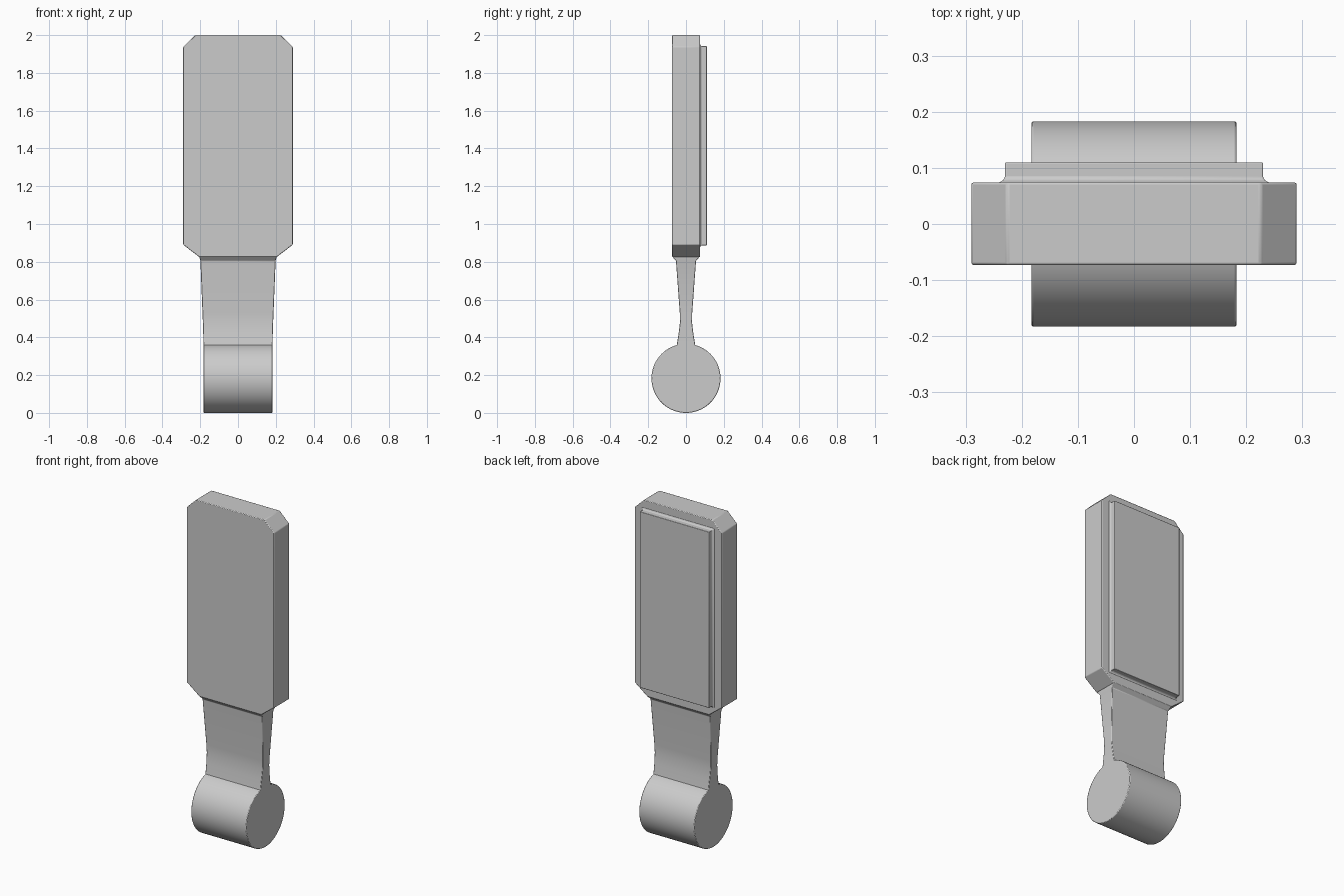
import bpy, bmesh, math

if "Cube" in bpy.data.objects:
    bpy.data.objects.remove(bpy.data.objects["Cube"], do_unlink=True)

grey = bpy.data.materials.new("light_grey")
grey.use_nodes = True
grey.diffuse_color = (0.6, 0.6, 0.6, 1)
grey.node_tree.nodes["Principled BSDF"].inputs["Base Color"].default_value = (0.6, 0.6, 0.6, 1)


def loft(name, rings, bevel=0.004):
    """Skin a stack of equal-length point rings, cap both ends and round the edges."""
    bm = bmesh.new()
    loops = [[bm.verts.new(p) for p in ring] for ring in rings]
    n = len(loops[0])
    for a, b in zip(loops, loops[1:]):
        for i in range(n):
            j = (i + 1) % n
            bm.faces.new((a[i], a[j], b[j], b[i]))
    bm.faces.new(loops[0][::-1])
    bm.faces.new(loops[-1])
    bmesh.ops.recalc_face_normals(bm, faces=bm.faces)
    mesh = bpy.data.meshes.new(name)
    bm.to_mesh(mesh)
    bm.free()
    obj = bpy.data.objects.new(name, mesh)
    bpy.context.collection.objects.link(obj)
    mesh.materials.append(grey)
    mod = obj.modifiers.new("rounded_edges", "BEVEL")
    mod.width = bevel
    mod.segments = 2
    mod.limit_method = "ANGLE"
    mod.angle_limit = math.radians(25)
    bpy.ops.object.select_all(action="DESELECT")
    obj.select_set(True)
    bpy.context.view_layer.objects.active = obj
    bpy.ops.object.shade_smooth_by_angle(angle=math.radians(30))
    return obj


def box_ring(x, y, z):
    return [(-x, -y, z), (x, -y, z), (x, y, z), (-x, y, z)]


def panel_ring(x, z0, z1, y):
    return [(-x, y, z0), (x, y, z0), (x, y, z1), (-x, y, z1)]


# Main slab with clipped corners
half = [(0.205, 0.825), (0.29, 0.89), (0.29, 1.938), (0.226, 2.0)]
outline = half + [(-x, z) for x, z in reversed(half)]
loft("main_body", [[(x, y, z) for x, z in outline] for y in (-0.073, 0.074)])

# Raised back panel with a flared foot
flare = [(0.010, 0.070), (0.010, 0.075), (0.004, 0.077), (0.0, 0.083), (0.0, 0.110)]
loft("back_panel", [panel_ring(0.23 + f, 0.887 - f, 1.942 + f, y) for f, y in flare], 0.003)

# Shoulder and waisted neck
sections = [(0.183, 0.054, 0.33), (0.183, 0.048, 0.365), (0.184, 0.039, 0.42),
            (0.186, 0.032, 0.48), (0.188, 0.033, 0.53), (0.199, 0.053, 0.805),
            (0.205, 0.073, 0.828), (0.205, 0.073, 0.84)]
loft("neck", [box_ring(*s) for s in sections], 0.003)

# Cylindrical foot lying along x
sides, radius = 64, 0.183
angles = [2 * math.pi * i / sides for i in range(sides)]
loft("foot_cylinder", [[(x, radius * math.cos(a), radius + radius * math.sin(a)) for a in angles]
                       for x in (-0.183, 0.183)])
